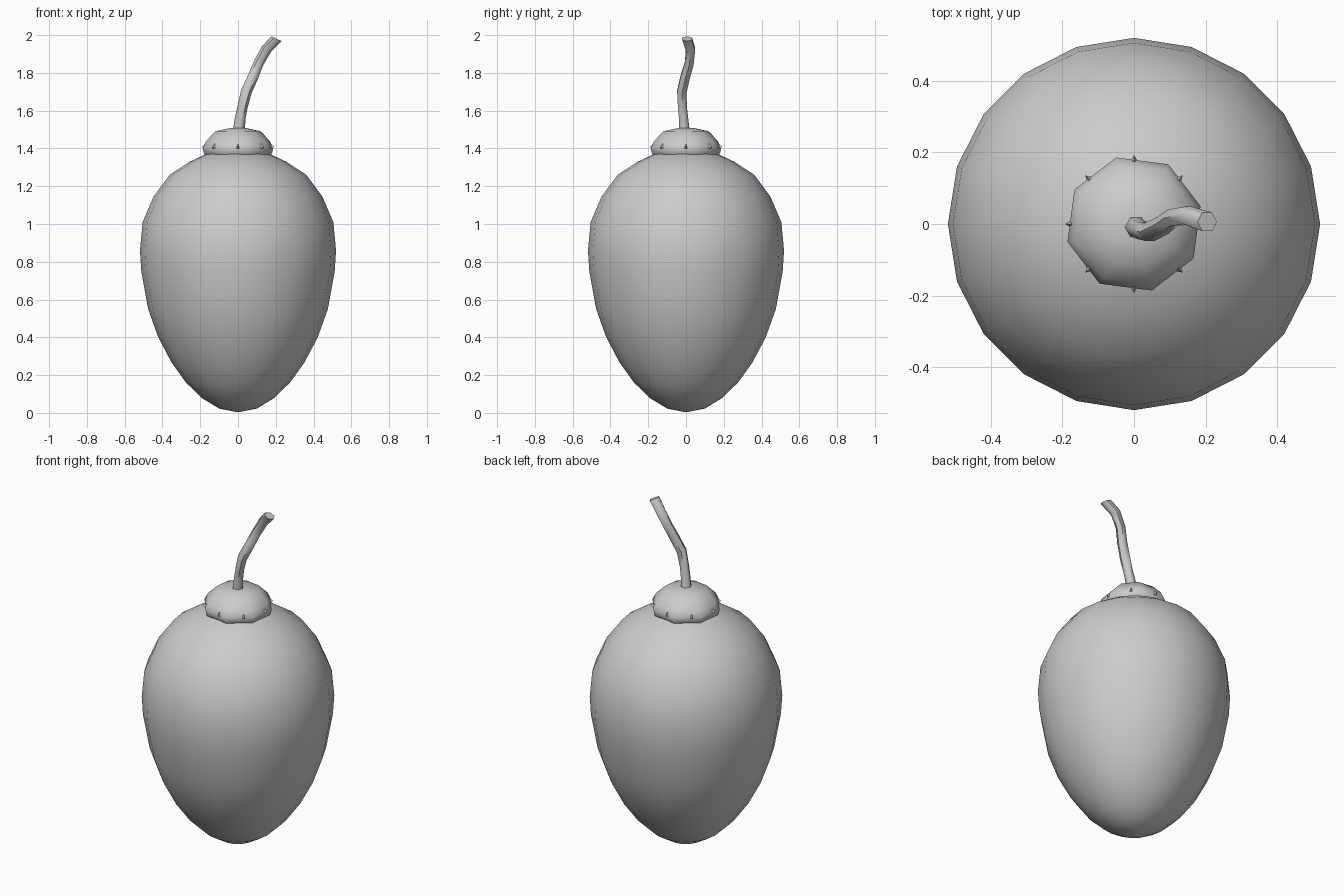
import bpy, bmesh
from math import sin, cos, radians, pi
from mathutils import Vector

if "Cube" in bpy.data.objects:
    bpy.data.objects.remove(bpy.data.objects["Cube"])


def finish(name, bm, angle=60):
    bmesh.ops.remove_doubles(bm, verts=bm.verts, dist=1e-5)
    bmesh.ops.recalc_face_normals(bm, faces=bm.faces)
    me = bpy.data.meshes.new(name)
    bm.to_mesh(me)
    bm.free()
    ob = bpy.data.objects.new(name, me)
    bpy.context.collection.objects.link(ob)
    bpy.ops.object.select_all(action='DESELECT')
    ob.select_set(True)
    bpy.context.view_layer.objects.active = ob
    bpy.ops.object.shade_smooth_by_angle(angle=radians(angle))
    return ob


def skin(bm, rings):
    for a, b in zip(rings, rings[1:]):
        n = len(a)
        for i in range(n):
            j = (i + 1) % n
            bm.faces.new((a[i], a[j], b[j], b[i]))
    bm.faces.new(rings[0][::-1])
    bm.faces.new(rings[-1])


def lathe(name, profile, sides, turn=0.0):
    bm = bmesh.new()
    rings = [[bm.verts.new((r * cos(turn + 2 * pi * i / sides),
                            r * sin(turn + 2 * pi * i / sides), z))
              for i in range(sides)] for r, z in profile]
    skin(bm, rings)
    return finish(name, bm)


# Egg-shaped body
lathe("ornament_body", [
    (0.012, 0.005), (0.10, 0.023), (0.19, 0.078), (0.275, 0.16), (0.352, 0.267),
    (0.422, 0.40), (0.476, 0.55), (0.512, 0.75), (0.519, 0.86), (0.505, 1.01),
    (0.447, 1.145), (0.362, 1.26), (0.255, 1.33), (0.17, 1.37), (0.05, 1.40)], 20)

# Eight-sided cap
lathe("cap", [
    (0.182, 1.368), (0.190, 1.382), (0.192, 1.405), (0.174, 1.44),
    (0.122, 1.492), (0.04, 1.508)], 8, radians(15))

# Small studs round the cap
bm = bmesh.new()
for i in range(8):
    a = i * pi / 4
    out, side = Vector((cos(a), sin(a), 0)), Vector((-sin(a), cos(a), 0))
    base = out * 0.174 + Vector((0, 0, 1.408))
    tri = [bm.verts.new(base + side * s + Vector((0, 0, z)))
           for s, z in ((-0.011, -0.012), (0.011, -0.012), (0, 0.017))]
    tip = bm.verts.new(base + out * 0.018)
    for k in range(3):
        bm.faces.new((tri[k], tri[(k + 1) % 3], tip))
    bm.faces.new(tri[::-1])
finish("cap_studs", bm, 30)

# Crooked stem: tapered rings swept along a path (x, y, z, radius)
path = [(0.004, -0.008, 1.49, 0.032), (0.012, -0.013, 1.56, 0.028),
        (0.024, -0.019, 1.62, 0.027), (0.044, -0.022, 1.70, 0.029),
        (0.080, -0.004, 1.78, 0.028), (0.108, 0.017, 1.85, 0.027),
        (0.150, 0.024, 1.925, 0.028), (0.204, 0.006, 1.981, 0.030)]
pts = [Vector(p[:3]) for p in path]
bm = bmesh.new()
rings = []
for k, p in enumerate(pts):
    t = (pts[min(k + 1, len(pts) - 1)] - pts[max(k - 1, 0)]).normalized()
    if k == len(pts) - 1:
        t = Vector((0.43, 0.0, 0.9)).normalized()
    u = Vector((0, 1, 0)).cross(t).normalized()
    v = t.cross(u)
    rings.append([bm.verts.new(p + path[k][3] * (u * cos(2 * pi * i / 6) + v * sin(2 * pi * i / 6)))
                  for i in range(6)])
skin(bm, rings)
finish("stem", bm)
